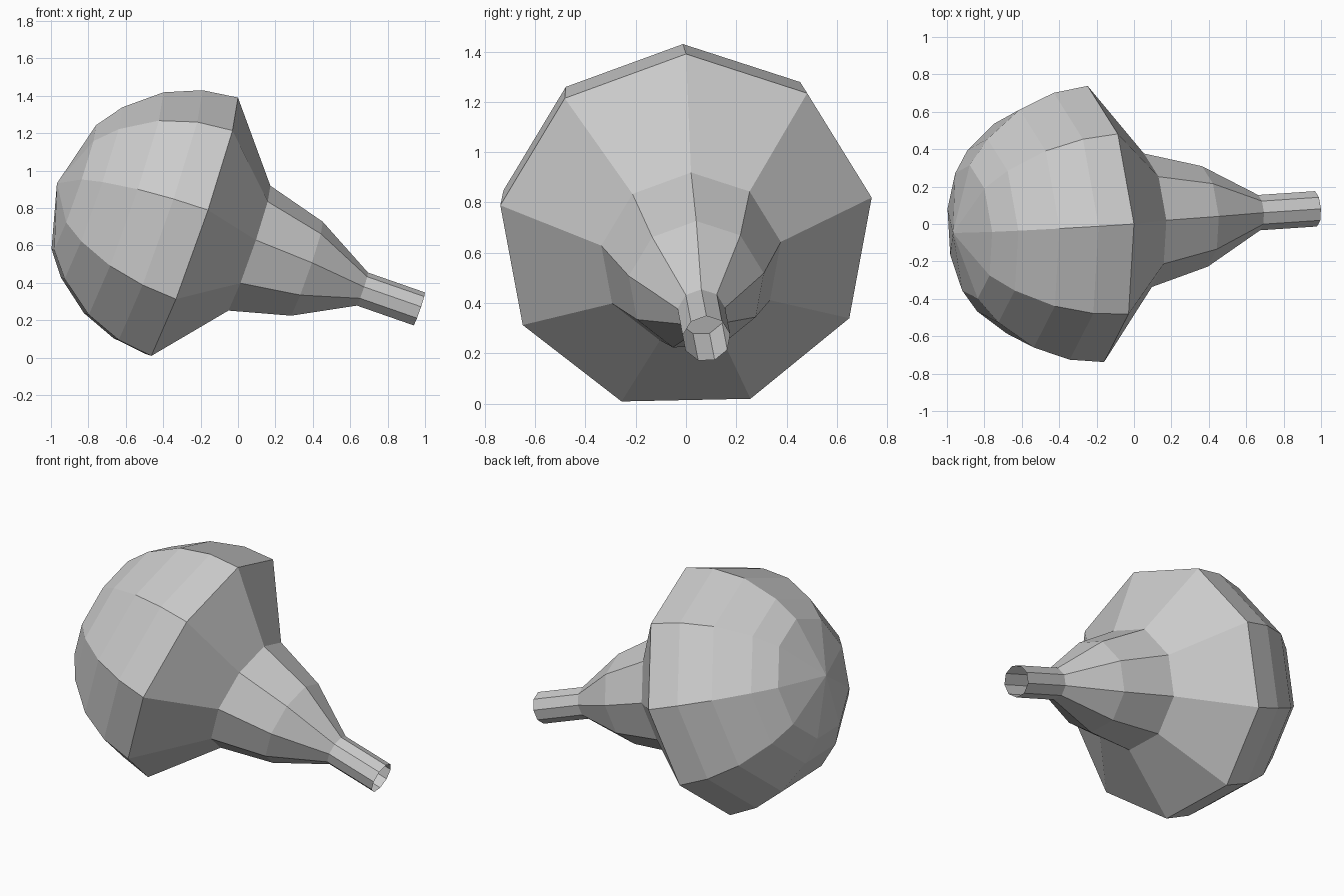
import bpy, bmesh
from math import cos, sin, tau
from mathutils import Vector

if "Cube" in bpy.data.objects:
    bpy.data.objects.remove(bpy.data.objects["Cube"])

SIDES = 9
CENTRE = Vector((-0.247, 0.0, 0.681))            # centre of the wide rim
AXIS = Vector((0.9425, 0.063, -0.328)).normalized()
UP = Vector((0.329, 0.0, 0.944))
UP = (UP - AXIS * UP.dot(AXIS)).normalized()
SIDE = AXIS.cross(UP)


def lathe(name, profile, cap_start=False, cap_end=False):
    """Spin (distance along axis, radius) points into a nine-sided flat-shaded shell."""
    bm = bmesh.new()
    rings = []
    for t, r in profile:
        base = CENTRE + AXIS * t
        if r == 0:
            rings.append([bm.verts.new(base)] * SIDES)
            continue
        rings.append([bm.verts.new(base + r * (UP * cos(tau * i / SIDES) + SIDE * sin(tau * i / SIDES)))
                      for i in range(SIDES)])
    for a, b in zip(rings, rings[1:]):
        for i in range(SIDES):
            j = (i + 1) % SIDES
            corners = list(dict.fromkeys((a[i], a[j], b[j], b[i])))
            bm.faces.new(corners)
    if cap_start:
        bm.faces.new(rings[0])
    if cap_end:
        bm.faces.new(rings[-1])
    bmesh.ops.recalc_face_normals(bm, faces=bm.faces)
    mesh = bpy.data.meshes.new(name)
    bm.to_mesh(mesh)
    bm.free()
    obj = bpy.data.objects.new(name, mesh)
    bpy.context.collection.objects.link(obj)
    return obj


# rounded bulb and tapering shoulder, closed where the stem begins
lathe("bulb_body", [(-0.765, 0), (-0.669, 0.363), (-0.568, 0.499), (-0.386, 0.647),
                    (-0.192, 0.726), (0, 0.751), (0.319, 0.363), (0.648, 0.273),
                    (0.966, 0.096)], cap_end=True)
# open thin-walled stem
lathe("hollow_stem", [(0.966, 0.096), (1.289, 0.096)])
